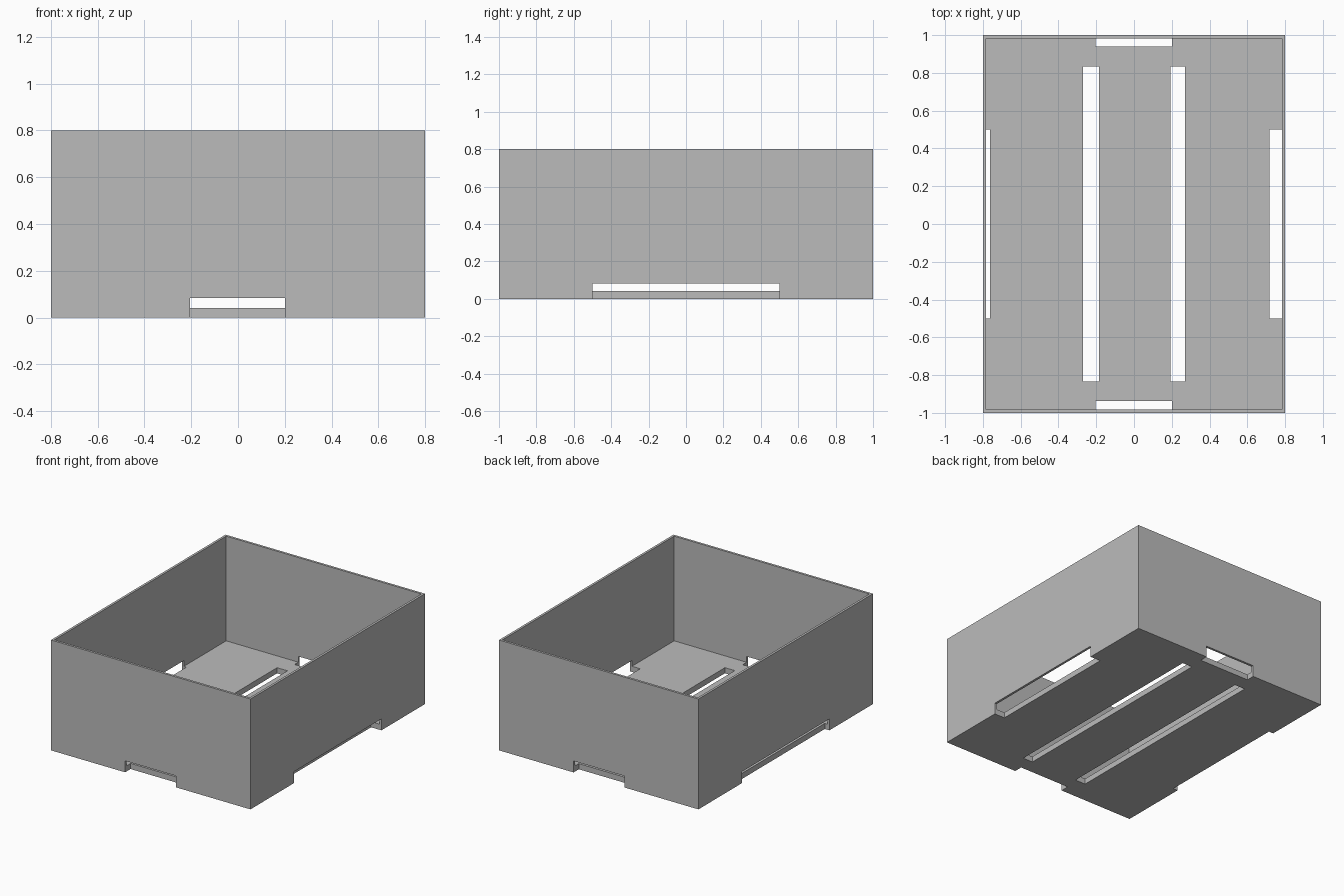
import bpy

default = bpy.data.objects.get("Cube")
if default:
    bpy.data.objects.remove(default, do_unlink=True)

W, L, H = 1.6, 2.0, 0.8      # outer size
WALL, FLOOR = 0.017, 0.041   # thicknesses
SLOT_H = 0.083               # height of the openings in the walls
OVER = 0.1                   # cutter overshoot

grey = bpy.data.materials.new("plain_grey")
grey.use_nodes = True
colour = (0.5, 0.5, 0.5, 1)
grey.diffuse_color = colour
grey.node_tree.nodes["Principled BSDF"].inputs["Base Color"].default_value = colour


def box(name, x0, x1, y0, y1, z0, z1):
    """Axis-aligned block given by its limits."""
    bpy.ops.mesh.primitive_cube_add(
        size=1, location=((x0 + x1) / 2, (y0 + y1) / 2, (z0 + z1) / 2))
    ob = bpy.context.object
    ob.name = name
    ob.scale = (x1 - x0, y1 - y0, z1 - z0)
    bpy.ops.object.transform_apply(location=False, rotation=False, scale=True)
    ob.data.materials.append(grey)
    return ob


def cut(target, *limits):
    """Subtract a block from the target."""
    cutter = box("cutter", *limits)
    cutter.hide_render = True
    mod = target.modifiers.new("cut", "BOOLEAN")
    mod.operation = "DIFFERENCE"
    mod.solver = "EXACT"
    mod.object = cutter
    bpy.context.view_layer.objects.active = target
    bpy.ops.object.modifier_apply(modifier=mod.name)
    bpy.data.objects.remove(cutter, do_unlink=True)


# Open-topped tray
tray = box("open_tray", -W / 2, W / 2, -L / 2, L / 2, 0, H)
cut(tray, -W / 2 + WALL, W / 2 - WALL, -L / 2 + WALL, L / 2 - WALL, FLOOR, H + OVER)

# Openings through the front and back walls and the floor edge
cut(tray, -0.205, 0.202, -L / 2 - OVER, -0.938, -OVER, SLOT_H)
cut(tray, -0.205, 0.202, 0.94, L / 2 + OVER, -OVER, SLOT_H)

# Openings through the side walls, deeper on the left
cut(tray, 0.717, W / 2 + OVER, -0.5, 0.5, -OVER, SLOT_H)
cut(tray, -W / 2 - OVER, -0.763, -0.5, 0.5, -OVER, SLOT_H)

# Long slots in the floor
for x0, x1 in ((-0.27, -0.186), (0.192, 0.271)):
    cut(tray, x0, x1, -0.833, 0.833, -OVER, FLOOR + OVER)
